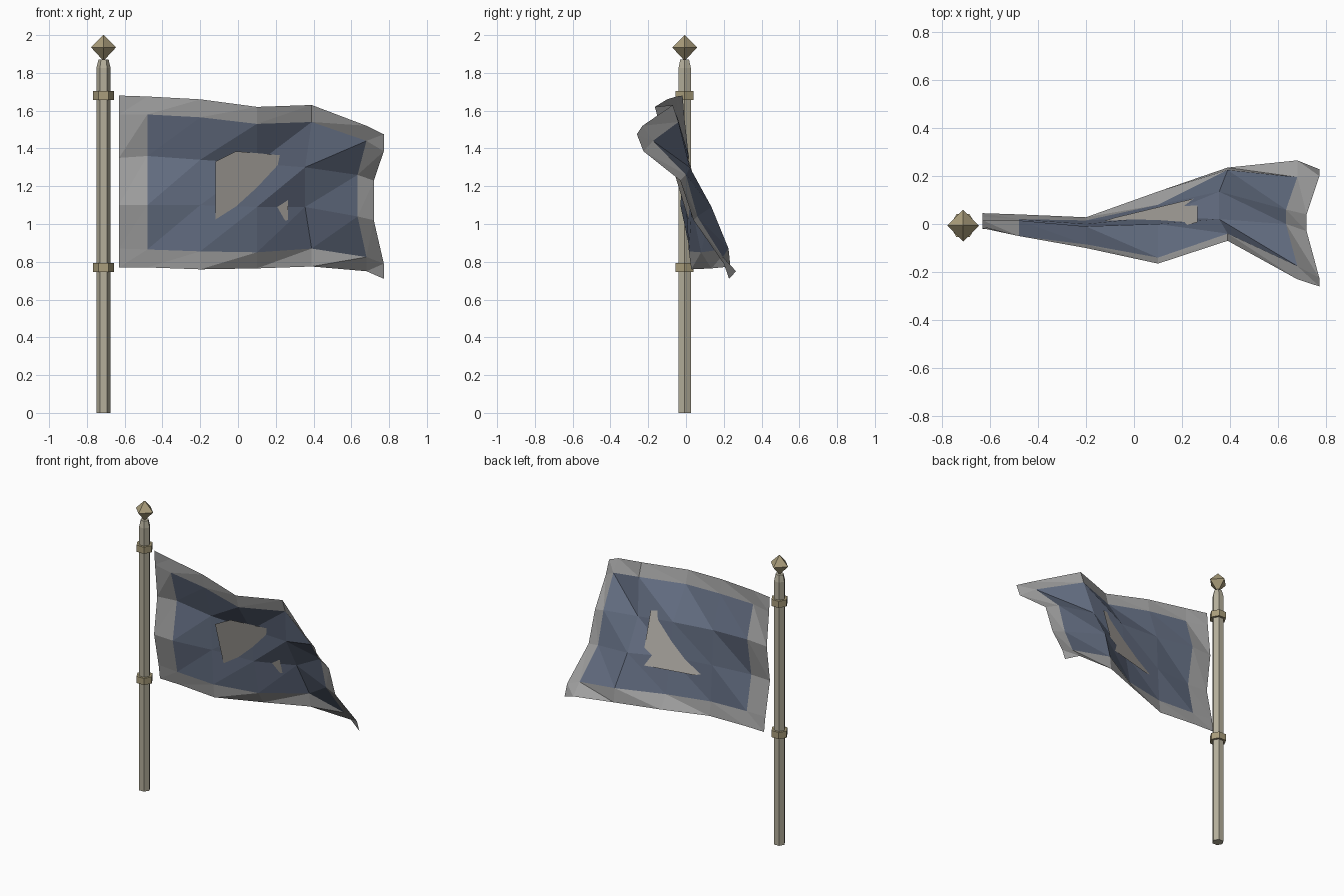
import bpy, math

if "Cube" in bpy.data.objects:
    bpy.data.objects.remove(bpy.data.objects["Cube"])

PX, PY = -0.712, -0.007   # pole axis


def material(name, rgb):
    m = bpy.data.materials.new(name)
    m.diffuse_color = (*rgb, 1)
    m.use_nodes = True
    m.node_tree.nodes["Principled BSDF"].inputs["Base Color"].default_value = m.diffuse_color
    return m


brass = material("brass", (0.40, 0.34, 0.20))
wood = material("pole_tan", (0.46, 0.43, 0.33))
navy = material("navy", (0.13, 0.16, 0.23))
grey = material("border_grey", (0.36, 0.36, 0.36))
pale = material("emblem_grey", (0.42, 0.40, 0.37))


def mesh_object(name, verts, faces, mat):
    me = bpy.data.meshes.new(name)
    me.from_pydata(verts, [], faces)
    me.validate()
    me.materials.append(mat)
    ob = bpy.data.objects.new(name, me)
    bpy.context.collection.objects.link(ob)
    return ob


def lathe(name, profile, sides, mat):
    """Spin (radius, z) points into a capped, flat-faced solid on the pole axis."""
    verts = [(PX + r * math.cos(2 * math.pi * k / sides),
              PY + r * math.sin(2 * math.pi * k / sides), z)
             for r, z in profile for k in range(sides)]
    faces = [(i * sides + k, i * sides + (k + 1) % sides,
              (i + 1) * sides + (k + 1) % sides, (i + 1) * sides + k)
             for i in range(len(profile) - 1) for k in range(sides)]
    last = (len(profile) - 1) * sides
    faces += [tuple(reversed(range(sides))), tuple(range(last, last + sides))]
    return mesh_object(name, verts, faces, mat)


# Pole, finial and the two collars
lathe("pole", [(0.038, 0), (0.038, 1.825), (0.027, 1.87)], 6, wood)
lathe("finial", [(0.004, 1.868), (0.066, 1.935), (0.001, 2.0)], 4, brass)
for label, z in (("lower", 0.77), ("upper", 1.68)):
    lathe(label + "_collar", [(0.055, z - 0.023), (0.055, z + 0.023)], 6, brass)

# Cloth grid: rows run bottom to top, columns hoist to fly
cols = [-0.63, -0.48, -0.20, 0.10, 0.39, 0.68, 0.772]
row_z = [
    [0.77, 0.77, 0.76, 0.765, 0.775, 0.75, 0.71],
    [0.87, 0.865, 0.855, 0.85, 0.87, 0.825, 0.79],
    [1.10, 1.10, 1.10, 1.09, 1.09, 1.04, 1.02],
    [1.35, 1.36, 1.34, 1.32, 1.30, 1.26, 1.23],
    [1.58, 1.58, 1.565, 1.53, 1.54, 1.44, 1.385],
    [1.68, 1.675, 1.66, 1.62, 1.63, 1.52, 1.475],
]
row_y = [
    [0.045, 0.04, 0.028, 0.135, 0.235, 0.265, 0.228],
    [0.03, 0.02, 0.015, 0.08, 0.225, 0.195, 0.20],
    [-0.02, -0.03, 0.0, 0.03, 0.135, 0.06, 0.04],
    [0.015, 0.015, -0.01, 0.0, 0.02, 0.0, -0.03],
    [-0.01, -0.05, -0.085, -0.14, -0.04, -0.175, -0.225],
    [-0.018, -0.05, -0.10, -0.165, -0.07, -0.23, -0.26],
]
pull = [0, 0, 0, 0, 0.035, 0.047, 0.053]   # middle rows sag in towards the hoist
nc, nr = len(cols), len(row_z)
cloth = [(cols[c] - (pull[c] if r in (2, 3) else 0), row_y[r][c], row_z[r][c])
         for r in range(nr) for c in range(nc)]
panel, border = [], []
for r in range(nr - 1):
    for c in range(nc - 1):
        a = r * nc + c
        inner = 0 < r < nr - 2 and 0 < c < nc - 2
        (panel if inner else border).extend(
            [(a, a + 1, a + nc + 1), (a, a + nc + 1, a + nc)])


def cloth_part(name, faces, mat):
    used = sorted({i for f in faces for i in f})
    remap = {v: i for i, v in enumerate(used)}
    mesh_object(name, [cloth[v] for v in used],
                [tuple(remap[i] for i in f) for f in faces], mat)


cloth_part("flag_panel", panel, navy)
cloth_part("flag_border", border, grey)

# Emblem: flat slanted patch that cuts through the cloth
outline = [(-0.12, 1.02), (-0.08, 1.01), (0.265, 1.02), (0.265, 1.36),
           (-0.01, 1.385), (-0.12, 1.33)]
mesh_object("emblem",
            [(x, 0.01 + 0.25 * (x - 0.07) - 0.3 * (z - 1.19), z) for x, z in outline],
            [tuple(range(len(outline)))], pale)
